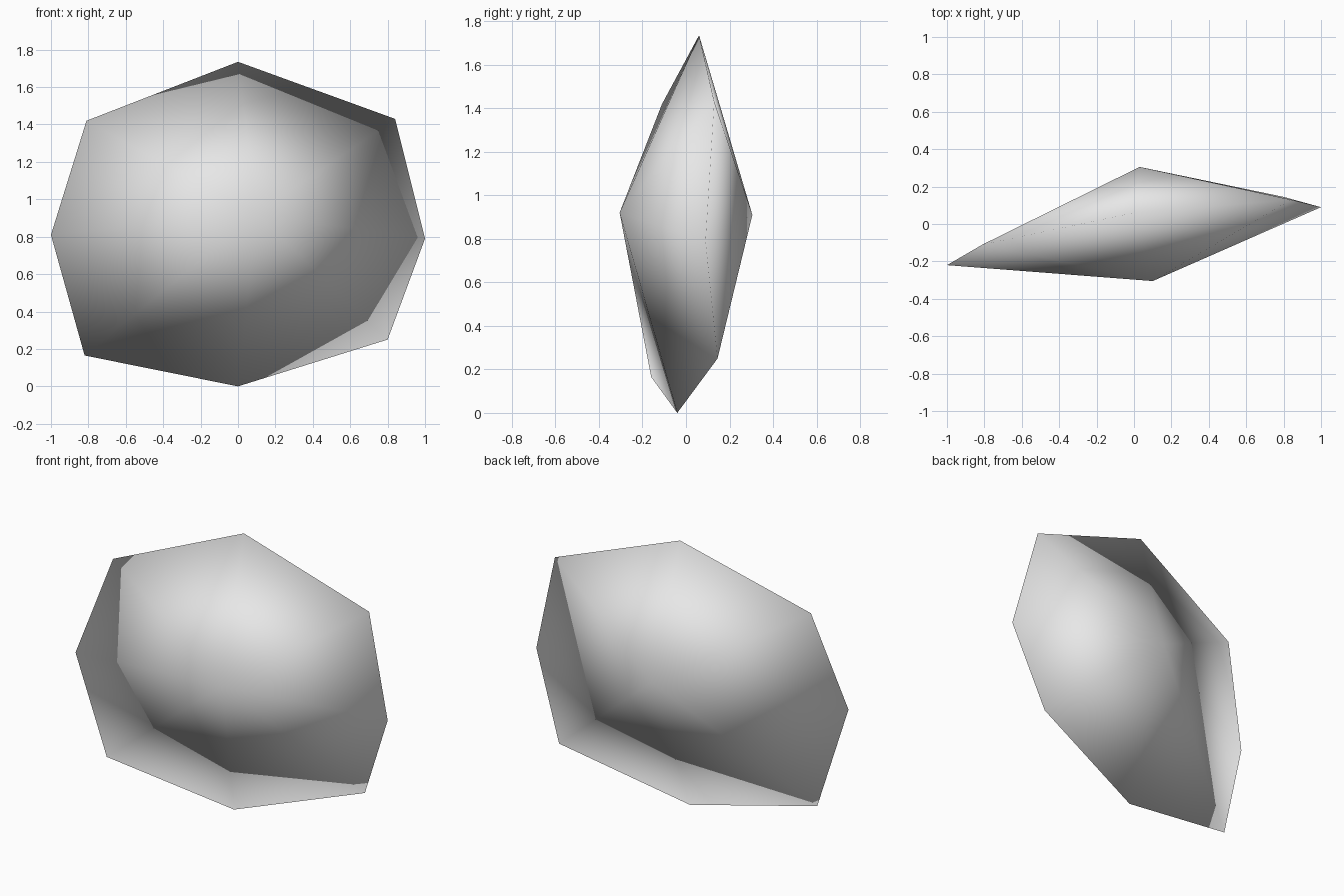
import bpy
import bmesh

# Remove the default cube if present
cube = bpy.data.objects.get("Cube")
if cube:
    bpy.data.objects.remove(cube, do_unlink=True)

# Stone material
grey = bpy.data.materials.new("light grey")
grey.use_nodes = True
colour = (0.8, 0.8, 0.8, 1.0)
grey.diffuse_color = colour
grey.node_tree.nodes["Principled BSDF"].inputs["Base Color"].default_value = colour

# Uneven eight-sided rim, clockwise from the top
rim_points = [
    (0.00, 0.06, 1.735), (0.84, 0.13, 1.43), (1.00, 0.09, 0.79), (0.80, 0.145, 0.25),
    (0.00, -0.04, 0.00), (-0.82, -0.16, 0.165), (-1.00, -0.22, 0.81), (-0.81, -0.11, 1.42),
]
front_peak = (0.10, -0.305, 0.92)
back_peak = (0.03, 0.305, 0.91)

# Fan the rim out to a shallow peak on each side
bm = bmesh.new()
rim = [bm.verts.new(p) for p in rim_points]
for peak in (front_peak, back_peak):
    tip = bm.verts.new(peak)
    for i, vert in enumerate(rim):
        bm.faces.new((tip, vert, rim[(i + 1) % len(rim)]))
bmesh.ops.recalc_face_normals(bm, faces=bm.faces)

# Smooth across every edge, including the rim
for face in bm.faces:
    face.smooth = True

mesh = bpy.data.meshes.new("faceted_stone")
bm.to_mesh(mesh)
bm.free()
mesh.materials.append(grey)
stone = bpy.data.objects.new("faceted_stone", mesh)
bpy.context.scene.collection.objects.link(stone)
